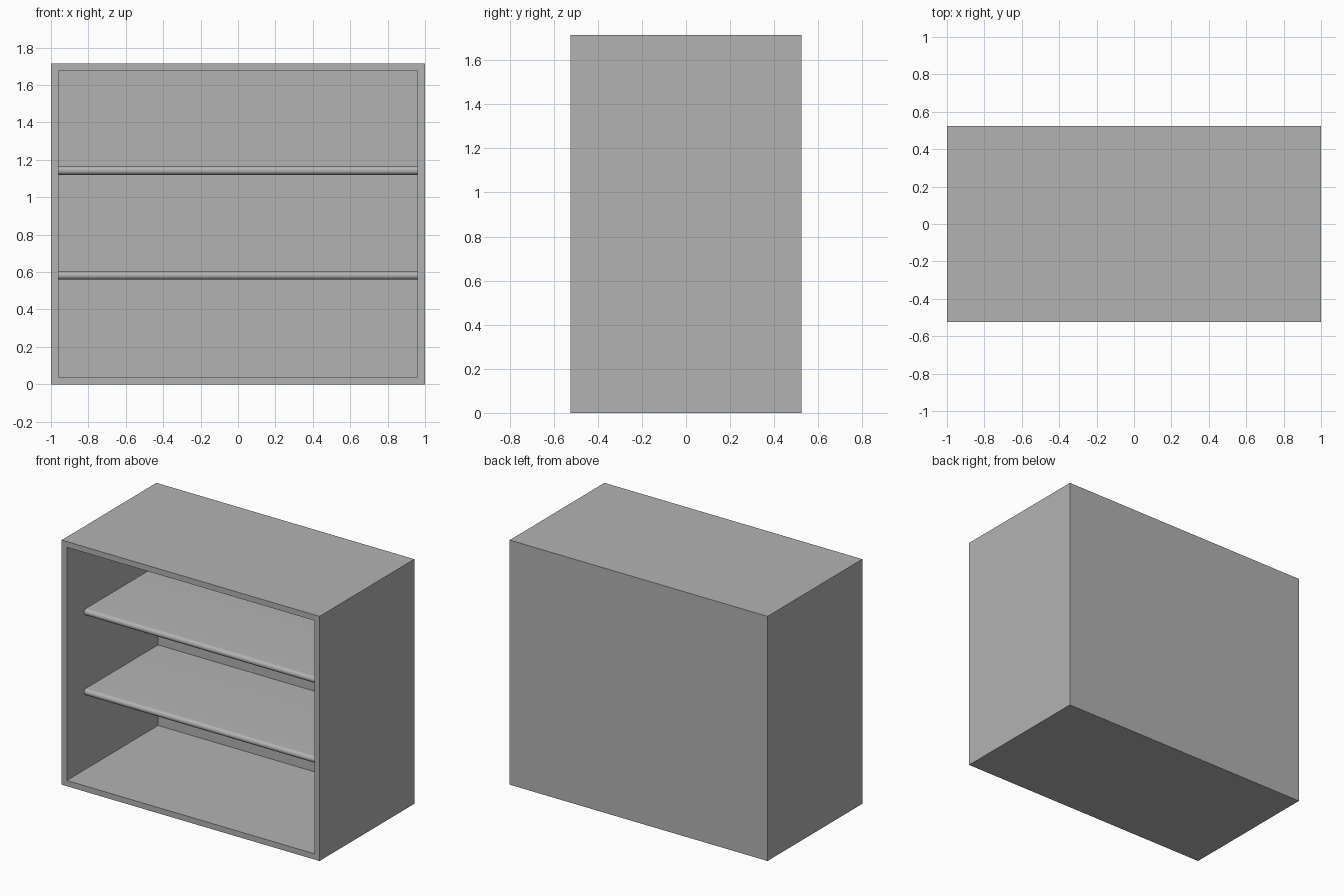
import bpy, bmesh, math
from mathutils import Vector

WIDTH, DEPTH, HEIGHT = 2.0, 1.05, 1.715
WALL = 0.04
SHELF_THICK = 0.045
SHELF_TOPS = (0.605, 1.165)
NOSE_TIP = -0.333

default_cube = bpy.data.objects.get("Cube")
if default_cube:
    bpy.data.objects.remove(default_cube, do_unlink=True)

# Single plain grey finish
grey = bpy.data.materials.new("plain_grey")
grey.use_nodes = True
colour = (0.448, 0.448, 0.448, 1)
grey.diffuse_color = colour
grey.node_tree.nodes["Principled BSDF"].inputs["Base Color"].default_value = colour


def finish(name, bm):
    """Turn a bmesh into a named grey object."""
    bmesh.ops.recalc_face_normals(bm, faces=bm.faces[:])
    mesh = bpy.data.meshes.new(name)
    bm.to_mesh(mesh)
    bm.free()
    mesh.materials.append(grey)
    obj = bpy.data.objects.new(name, mesh)
    bpy.context.collection.objects.link(obj)
    return obj


def build_cabinet():
    """Closed box whose front face is inset and pushed back to hollow it."""
    bm = bmesh.new()
    bmesh.ops.create_cube(bm, size=1)
    bmesh.ops.scale(bm, vec=(WIDTH, DEPTH, HEIGHT), verts=bm.verts[:])
    bmesh.ops.translate(bm, vec=(0, 0, HEIGHT / 2), verts=bm.verts[:])
    front = min(bm.faces, key=lambda f: f.calc_center_median().y)
    bmesh.ops.inset_region(bm, faces=[front], thickness=WALL, use_even_offset=True)
    pushed = bmesh.ops.extrude_discrete_faces(bm, faces=[front])["faces"][0]
    bmesh.ops.translate(bm, vec=(0, DEPTH - WALL, 0), verts=pushed.verts[:])
    finish("cabinet_body", bm)


def build_shelf(name, top):
    """Side profile with a half-round front edge, extruded across the width."""
    radius = SHELF_THICK / 2
    half = WIDTH / 2 - WALL
    back = DEPTH / 2 - WALL
    steps = 16
    profile = [(back, top)]
    for i in range(steps + 1):
        a = math.pi / 2 + math.pi * i / steps
        profile.append((NOSE_TIP + radius + radius * math.cos(a),
                        top - radius + radius * math.sin(a)))
    profile.append((back, top - SHELF_THICK))
    bm = bmesh.new()
    face = bm.faces.new([bm.verts.new((-half, y, z)) for y, z in profile])
    out = bmesh.ops.extrude_face_region(bm, geom=[face])
    verts = [g for g in out["geom"] if isinstance(g, bmesh.types.BMVert)]
    bmesh.ops.translate(bm, vec=Vector((2 * half, 0, 0)), verts=verts)
    obj = finish(name, bm)
    # Smooth nosing, crisp ends
    bpy.ops.object.select_all(action="DESELECT")
    obj.select_set(True)
    bpy.context.view_layer.objects.active = obj
    bpy.ops.object.shade_smooth_by_angle(angle=math.radians(30))


build_cabinet()
for label, top in zip(("lower_shelf", "upper_shelf"), SHELF_TOPS):
    build_shelf(label, top)
